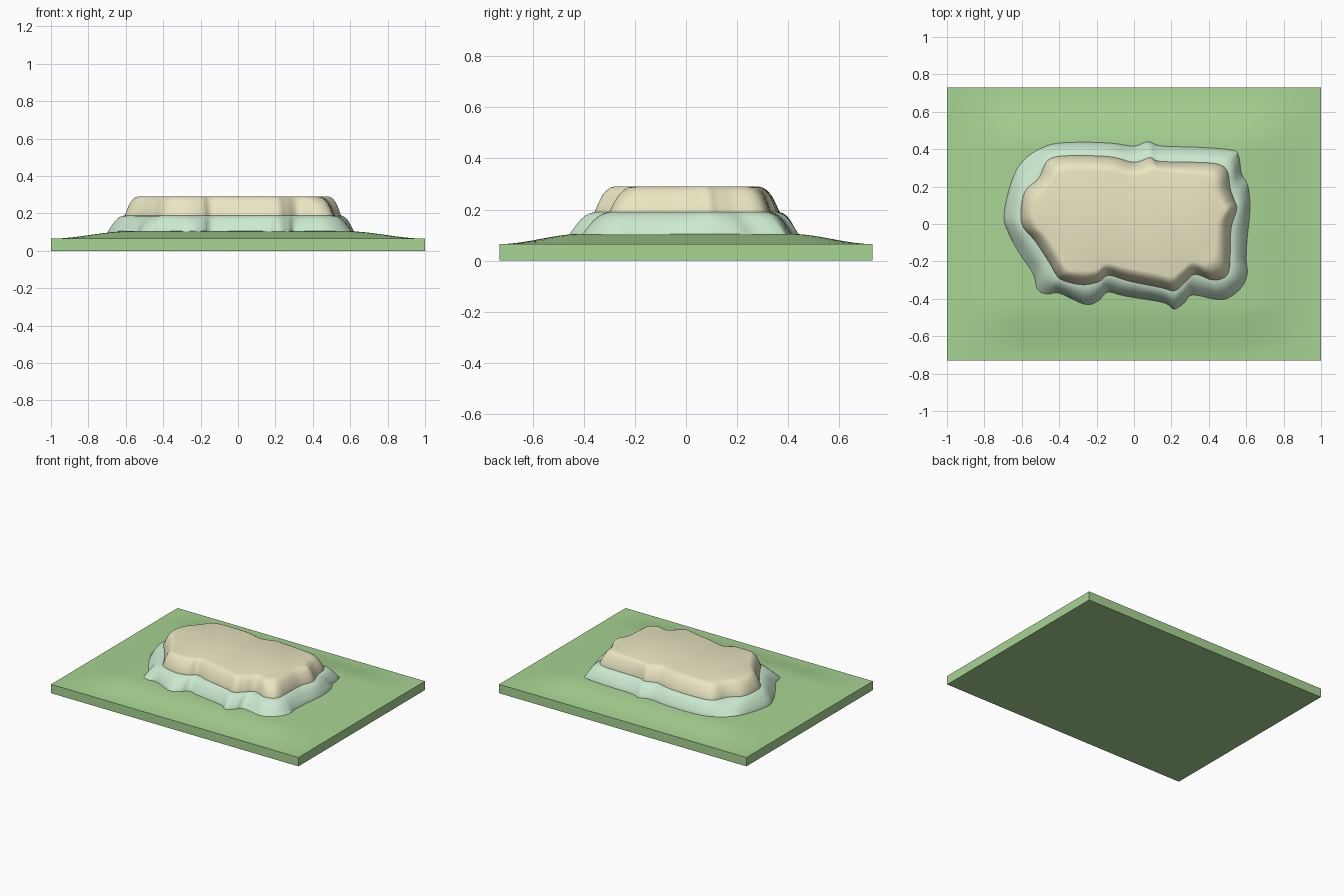
import bpy
import bmesh
from mathutils import Vector

if "Cube" in bpy.data.objects:
    bpy.data.objects.remove(bpy.data.objects["Cube"])

FOOT = [(-.695, .05), (-.65, .24), (-.58, .35), (-.46, .42), (-.32, .437), (-.13, .433),
        (0, .417), (.075, .44), (.15, .417), (.35, .41), (.525, .395), (.56, .36),
        (.575, .27), (.61, .20), (.62, .08), (.605, -.08), (.60, -.19), (.605, -.27),
        (.565, -.35), (.47, -.405), (.315, -.38), (.27, -.42), (.215, -.455), (.155, -.42),
        (-.05, -.385), (-.14, -.365), (-.19, -.41), (-.26, -.43), (-.40, -.37), (-.46, -.375),
        (-.515, -.35), (-.54, -.265), (-.61, -.16), (-.67, -.05)]
LEDGE = [(-.605, .05), (-.585, .17), (-.51, .245), (-.46, .34), (-.36, .365), (-.13, .36),
         (0, .33), (.085, .355), (.14, .335), (.33, .33), (.45, .32), (.50, .28),
         (.515, .19), (.535, .13), (.55, .08), (.52, -.02), (.515, -.15), (.51, -.24),
         (.485, -.285), (.42, -.30), (.325, -.27), (.265, -.32), (.215, -.357), (.14, -.34),
         (-.03, -.305), (-.135, -.275), (-.19, -.31), (-.28, -.325), (-.385, -.30), (-.42, -.265),
         (-.445, -.22), (-.48, -.165), (-.53, -.09), (-.59, -.02)]
TOP = [(-.535, .05), (-.51, .13), (-.435, .22), (-.40, .26), (-.33, .283), (-.14, .28),
       (0, .25), (.10, .28), (.16, .28), (.30, .265), (.39, .25), (.425, .22),
       (.44, .16), (.465, .11), (.485, .07), (.445, 0), (.435, -.12), (.425, -.18),
       (.395, -.20), (.36, -.21), (.31, -.20), (.25, -.245), (.20, -.28), (.13, -.265),
       (-.03, -.235), (-.145, -.21), (-.20, -.245), (-.265, -.25), (-.34, -.25), (-.375, -.21),
       (-.40, -.165), (-.42, -.13), (-.46, -.07), (-.51, -.015)]


def smooth_loop(points, steps=6):
    """Closed Catmull-Rom curve through the points."""
    p = [Vector(q) for q in points]
    n, out = len(p), []
    for i in range(n):
        a, b, c, d = p[i - 1], p[i], p[(i + 1) % n], p[(i + 2) % n]
        for s in range(steps):
            t = s / steps
            out.append(0.5 * (2 * b + (c - a) * t + (2 * a - 5 * b + 4 * c - d) * t * t
                              + (3 * b - a - 3 * c + d) * t ** 3))
    return out


def finish(bm, name, color):
    bmesh.ops.recalc_face_normals(bm, faces=bm.faces)
    mesh = bpy.data.meshes.new(name)
    bm.to_mesh(mesh)
    bm.free()
    obj = bpy.data.objects.new(name, mesh)
    bpy.context.collection.objects.link(obj)
    mat = bpy.data.materials.new(name + "_color")
    mat.diffuse_color = (*color, 1)
    mat.use_nodes = True
    mat.node_tree.nodes["Principled BSDF"].inputs["Base Color"].default_value = mat.diffuse_color
    mesh.materials.append(mat)
    bpy.ops.object.select_all(action='DESELECT')
    obj.select_set(True)
    bpy.context.view_layer.objects.active = obj
    bpy.ops.object.shade_smooth_by_angle(angle=0.6)


def tier(name, outer, inner, profile, color):
    """Loft from outer to inner outline; profile gives (inset fraction, height)."""
    bm = bmesh.new()
    a, b = smooth_loop(outer), smooth_loop(inner)
    rings = [[bm.verts.new((*p.lerp(q, f), z)) for p, q in zip(a, b)] for f, z in profile]
    n = len(a)
    for lo, hi in zip(rings, rings[1:]):
        for i in range(n):
            j = (i + 1) % n
            bm.faces.new((lo[i], lo[j], hi[j], hi[i]))
    caps = [bm.faces.new(rings[0]), bm.faces.new(rings[-1])]
    bmesh.ops.triangulate(bm, faces=caps)
    finish(bm, name, color)


def ease(d, width):
    t = min(max(d / width, 0), 1)
    return t * t * (3 - 2 * t)


# Ground slab: flat sides and a gentle swell toward the middle
HX, HY, NX, NY = 1.0, 0.73, 60, 44
bm = bmesh.new()
grid = []
for j in range(NY + 1):
    y = -HY + 2 * HY * j / NY
    grid.append([])
    for i in range(NX + 1):
        x = -HX + 2 * HX * i / NX
        z = 0.065 + 0.04 * ease(HX - abs(x), 0.42) * ease(HY - abs(y), 0.32)
        grid[-1].append(bm.verts.new((x, y, z)))
for j in range(NY):
    for i in range(NX):
        bm.faces.new((grid[j][i], grid[j][i + 1], grid[j + 1][i + 1], grid[j + 1][i]))
rim = [e for e in bm.edges if e.is_boundary]
skirt = bmesh.ops.extrude_edge_only(bm, edges=rim)["geom"]
for v in skirt:
    if isinstance(v, bmesh.types.BMVert):
        v.co.z = 0
bmesh.ops.holes_fill(bm, edges=[e for e in bm.edges if e.is_boundary], sides=0)
finish(bm, "ground_slab", (0.39, 0.66, 0.29))

# Two stepped rocky terraces
tier("lower_terrace", FOOT, LEDGE,
     [(0, .085), (0, .105), (.2, .132), (.4, .157), (.6, .175), (.8, .185), (1, .19)],
     (0.60, 0.82, 0.63))
tier("upper_terrace", LEDGE, TOP,
     [(0, .18), (0, .19), (.2, .227), (.4, .257), (.6, .275), (.8, .286), (1, .29)],
     (0.82, 0.79, 0.54))
